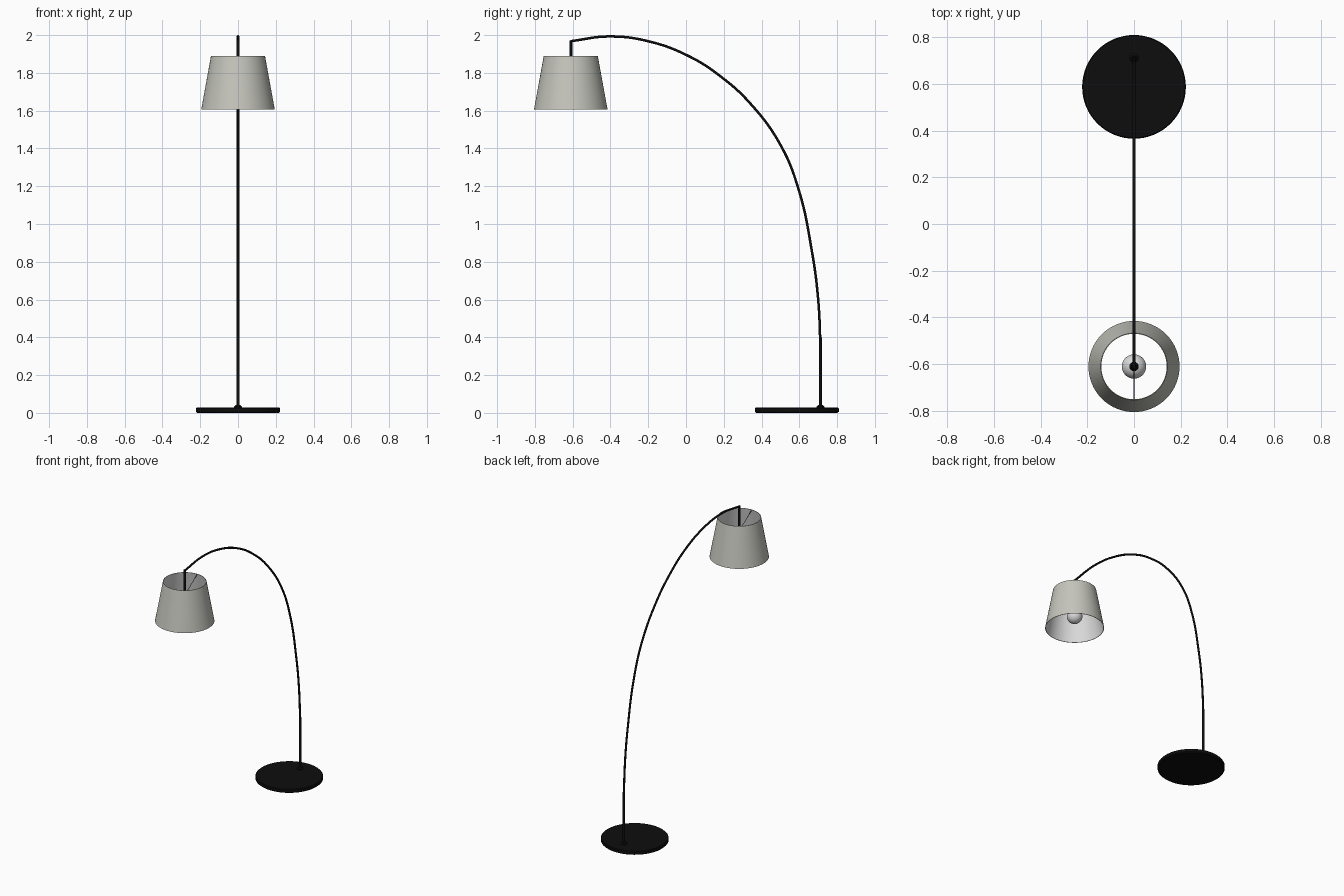
import bpy
import math
from mathutils import Vector

cube = bpy.data.objects.get("Cube")
if cube:
    bpy.data.objects.remove(cube, do_unlink=True)


def material(name, color):
    m = bpy.data.materials.new(name)
    m.use_nodes = True
    m.diffuse_color = (*color, 1)
    m.node_tree.nodes["Principled BSDF"].inputs["Base Color"].default_value = (*color, 1)
    return m


BLACK = material("black metal", (0.004, 0.004, 0.004))
FABRIC = material("shade fabric", (0.56, 0.56, 0.51))
LINING = material("shade lining", (0.7, 0.7, 0.7))
GLASS = material("bulb glass", (0.7, 0.7, 0.7))

LAMP_Y, BASE_Y, POLE_Y = -0.61, 0.587, 0.712


def lathe(name, profile, y, mats, sides=64):
    """Revolve (radius, height) points around a vertical axis at (0, y)."""
    verts, faces, n = [], [], len(profile)
    for i in range(sides):
        a = math.tau * i / sides
        verts += [(r * math.cos(a), r * math.sin(a), z) for r, z in profile]
    for i in range(sides):
        j = (i + 1) % sides
        for k in range(n - 1):
            faces.append((i * n + k, j * n + k, j * n + k + 1, i * n + k + 1))
    if profile[0][0] > 0 and profile[0] != profile[-1]:
        faces.append([i * n for i in reversed(range(sides))])
        faces.append([i * n + n - 1 for i in range(sides)])
    mesh = bpy.data.meshes.new(name)
    mesh.from_pydata(verts, [], faces)
    for m in mats:
        mesh.materials.append(m)
    obj = bpy.data.objects.new(name, mesh)
    obj.location.y = y
    bpy.context.collection.objects.link(obj)
    bpy.ops.object.select_all(action='DESELECT')
    obj.select_set(True)
    bpy.context.view_layer.objects.active = obj
    bpy.ops.object.shade_smooth_by_angle(angle=math.radians(35))
    return obj


def tube(name, points, radius, smooth=False):
    """Round tube along points."""
    curve = bpy.data.curves.new(name, 'CURVE')
    curve.dimensions = '3D'
    curve.bevel_depth = radius
    curve.bevel_resolution = 3
    curve.resolution_u = 8
    curve.use_fill_caps = True
    spline = curve.splines.new('BEZIER' if smooth else 'POLY')
    pts = spline.bezier_points if smooth else spline.points
    pts.add(len(points) - 1)
    for p, co in zip(pts, points):
        if smooth:
            p.co = co
            p.handle_left_type = p.handle_right_type = 'AUTO'
        else:
            p.co = (*co, 1)
    curve.materials.append(BLACK)
    obj = bpy.data.objects.new(name, curve)
    bpy.context.collection.objects.link(obj)
    return obj


# Round floor base and the collar holding the pole
lathe("base", [(0.215, 0), (0.222, 0.006), (0.222, 0.024), (0.218, 0.028)], BASE_Y, [BLACK])
lathe("pole_collar", [(0.02, 0.027), (0.02, 0.033), (0.011, 0.042)], POLE_Y, [BLACK], 24)
lathe("pole_sleeve", [(0.0085, 0.03), (0.0085, 0.4)], POLE_Y, [BLACK], 20)

# Arched pole
arc = [(0.712, 0.03), (0.711, 0.35), (0.698, 0.62), (0.664, 0.87), (0.6, 1.17),
       (0.505, 1.41), (0.336, 1.643), (0.177, 1.786), (0.02, 1.886),
       (-0.193, 1.966), (-0.405, 1.993), (LAMP_Y, 1.968)]
tube("arched_pole", [(0, y, z) for y, z in arc], 0.007, smooth=True)

# Hanging stem, socket and bulb
lathe("stem", [(0.008, 1.79), (0.008, 1.972)], LAMP_Y, [BLACK], 20)
lathe("socket", [(0.02, 1.735), (0.02, 1.785), (0.01, 1.8)], LAMP_Y, [BLACK], 24)
bulb = [(0.052 * math.sin(math.pi * i / 16), 1.695 - 0.052 * math.cos(math.pi * i / 16))
        for i in range(17)]
lathe("bulb", bulb, LAMP_Y, [GLASS], 32)

# Open tapered shade with a pale lining
shade = lathe("lamp_shade", [(0.195, 1.605), (0.143, 1.89), (0.140, 1.89), (0.192, 1.605),
                             (0.195, 1.605)], LAMP_Y, [FABRIC, LINING])
for f in shade.data.polygons:
    if Vector((f.center.x, f.center.y)).dot(f.normal.xy) < -0.01:
        f.material_index = 1

# Thin wires carrying the shade
for side, label in ((1, "back"), (-1, "front")):
    tube(label + "_shade_wire", [(0, LAMP_Y, 1.79), (0, LAMP_Y + side * 0.141, 1.885)], 0.0015)
